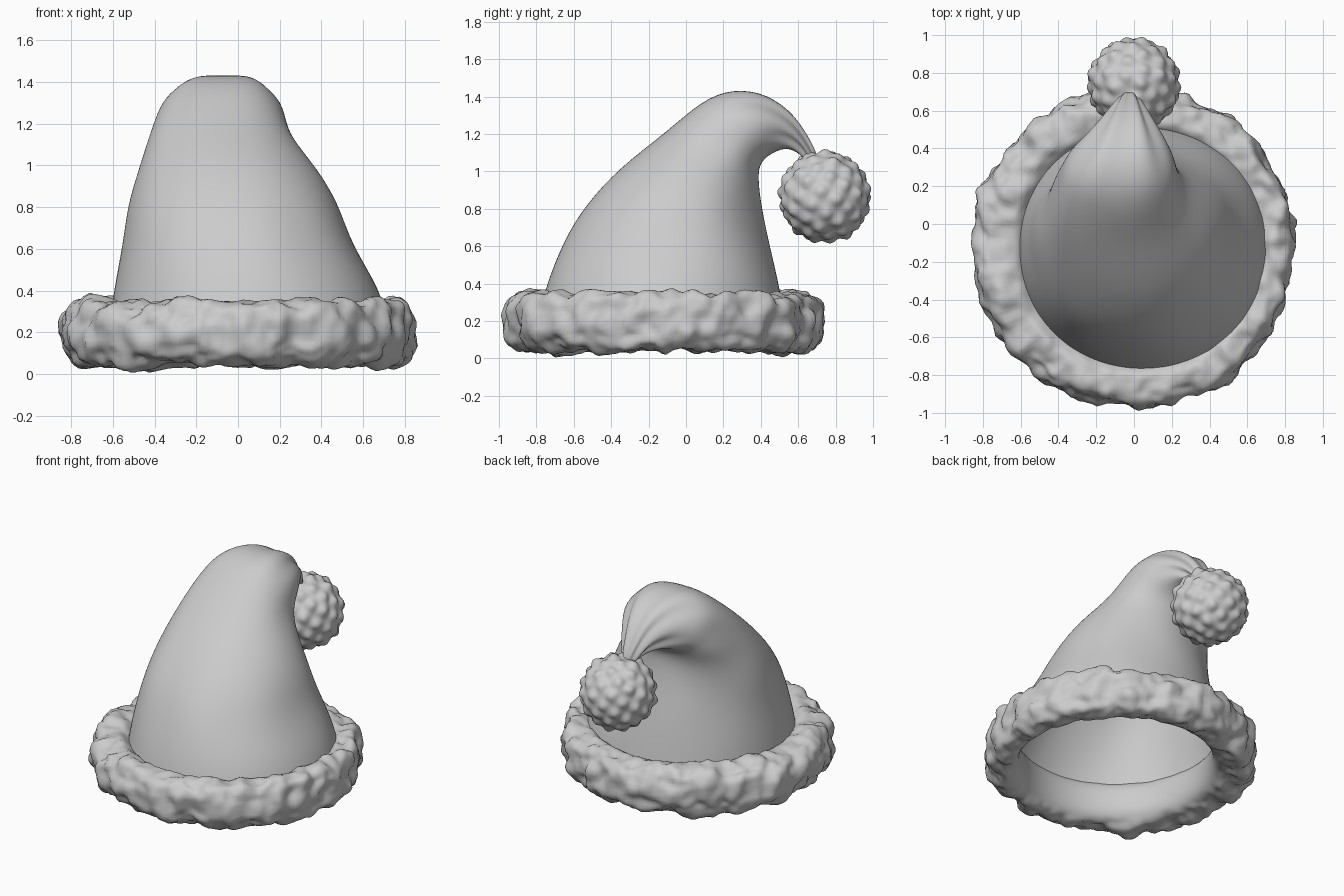
import bpy, bmesh, math
from mathutils import Vector, noise

if "Cube" in bpy.data.objects:
    bpy.data.objects.remove(bpy.data.objects["Cube"])

TAU = math.tau


def make_object(name, bm, subdiv=0):
    mesh = bpy.data.meshes.new(name)
    bm.to_mesh(mesh)
    bm.free()
    for p in mesh.polygons:
        p.use_smooth = True
    ob = bpy.data.objects.new(name, mesh)
    bpy.context.collection.objects.link(ob)
    if subdiv:
        m = ob.modifiers.new("smooth", "SUBSURF")
        m.levels = m.render_levels = subdiv
    return ob


def loft(rings, wrap=False, cap=False):
    bm = bmesh.new()
    vs = [[bm.verts.new(p) for p in ring] for ring in rings]
    n, k = len(vs[0]), len(vs)
    for i in range(k if wrap else k - 1):
        a, b = vs[i], vs[(i + 1) % k]
        for j in range(n):
            bm.faces.new((a[j], a[(j + 1) % n], b[(j + 1) % n], b[j]))
    if cap:
        bm.faces.new(vs[-1])
    return bm


def spow(v, e):
    return math.copysign(abs(v) ** e, v)


# Drooping cloth cone: front y,z / back y,z / left x, right x / fold depth
sections = [
    (-0.79, 0.22, 0.53, 0.22, -0.62, 0.73, 0),
    (-0.75, 0.40, 0.50, 0.40, -0.60, 0.69, 0),
    (-0.65, 0.64, 0.44, 0.62, -0.555, 0.55, 0),
    (-0.53, 0.82, 0.40, 0.80, -0.52, 0.49, 0),
    (-0.36, 1.02, 0.39, 0.95, -0.48, 0.385, 0),
    (-0.11, 1.21, 0.40, 1.03, -0.44, 0.26, 0),
    (0.05, 1.35, 0.44, 1.08, -0.40, 0.22, 0),
    (0.20, 1.44, 0.50, 1.11, -0.36, 0.19, 0.02),
    (0.38, 1.44, 0.55, 1.12, -0.26, 0.14, 0.06),
    (0.55, 1.34, 0.60, 1.10, -0.15, 0.08, 0.12),
    (0.65, 1.20, 0.64, 1.06, -0.10, 0.04, 0.15),
    (0.72, 1.06, 0.66, 1.00, -0.06, 0.01, 0.1),
]
rings = []
for i, (fy, fz, by, bz, lx, rx, fold) in enumerate(sections):
    e = 0.86 if 5 <= i <= 9 else 0.97
    ring = []
    for j in range(32):
        a = TAU * j / 32
        k = 1 + fold * math.cos(6 * a)
        c, s = spow(math.cos(a), e) * k, spow(math.sin(a), e) * k
        p = Vector(((lx + rx) / 2 + (rx - lx) / 2 * c,
                    (fy + by) / 2 + (by - fy) / 2 * s,
                    (fz + bz) / 2 + (bz - fz) / 2 * s))
        if 1 < i < 9:
            p += Vector((c, s, 0)) * 0.025 * noise.noise(p * 3.0)
        ring.append(p)
    rings.append(ring)
make_object("cloth_cone", loft(rings, cap=True), 2)

# Fur brim: lumpy tube, smooth on its inner wall
rings = []
NT, NA = 48, 220
for i in range(NT):
    t = TAU * i / NT
    u = 0.5 + 0.5 * spow(math.cos(t), 0.8)
    h = spow(math.sin(t), 0.8)
    rough = min(1, max(0, (u - 0.1) / 0.35))
    ring = []
    for j in range(NA):
        a = TAU * j / NA
        c, s = math.cos(a), math.sin(a)
        inner = Vector((0.04 + 0.605 * c, -0.13 + 0.605 * s, 0))
        outer = Vector((0.85 * c, -0.125 + 0.845 * s, 0))
        p = inner.lerp(outer, u)
        p.z = 0.195 + 0.155 * h
        n = Vector((c * math.cos(t), s * math.cos(t), math.sin(t)))
        d = 0.028 * noise.noise(p * 4) + 0.04 * noise.noise(p * 9) + 0.018 * noise.noise(p * 18)
        p += n * d * rough
        p.z = max(p.z, 0.002)
        ring.append(p)
    rings.append(ring)
make_object("fur_brim", loft(rings, wrap=True))

# Pompom: sphere with evenly spread tufts
N = 80
tufts = []
for i in range(N):
    z = 1 - 2 * (i + 0.5) / N
    r = math.sqrt(1 - z * z)
    a = i * math.pi * (3 - math.sqrt(5))
    tufts.append(Vector((r * math.cos(a), r * math.sin(a), z)))
bm = bmesh.new()
bmesh.ops.create_icosphere(bm, subdivisions=5, radius=1)
for v in bm.verts:
    n = v.co.normalized()
    bump = max(math.exp(-(n - q).length_squared / 0.022) for q in tufts)
    v.co = n * (0.229 + 0.024 * bump + 0.012 * noise.noise(n * 3))
    v.co += Vector((0, 0.742, 0.865))
make_object("pompom", bm)
